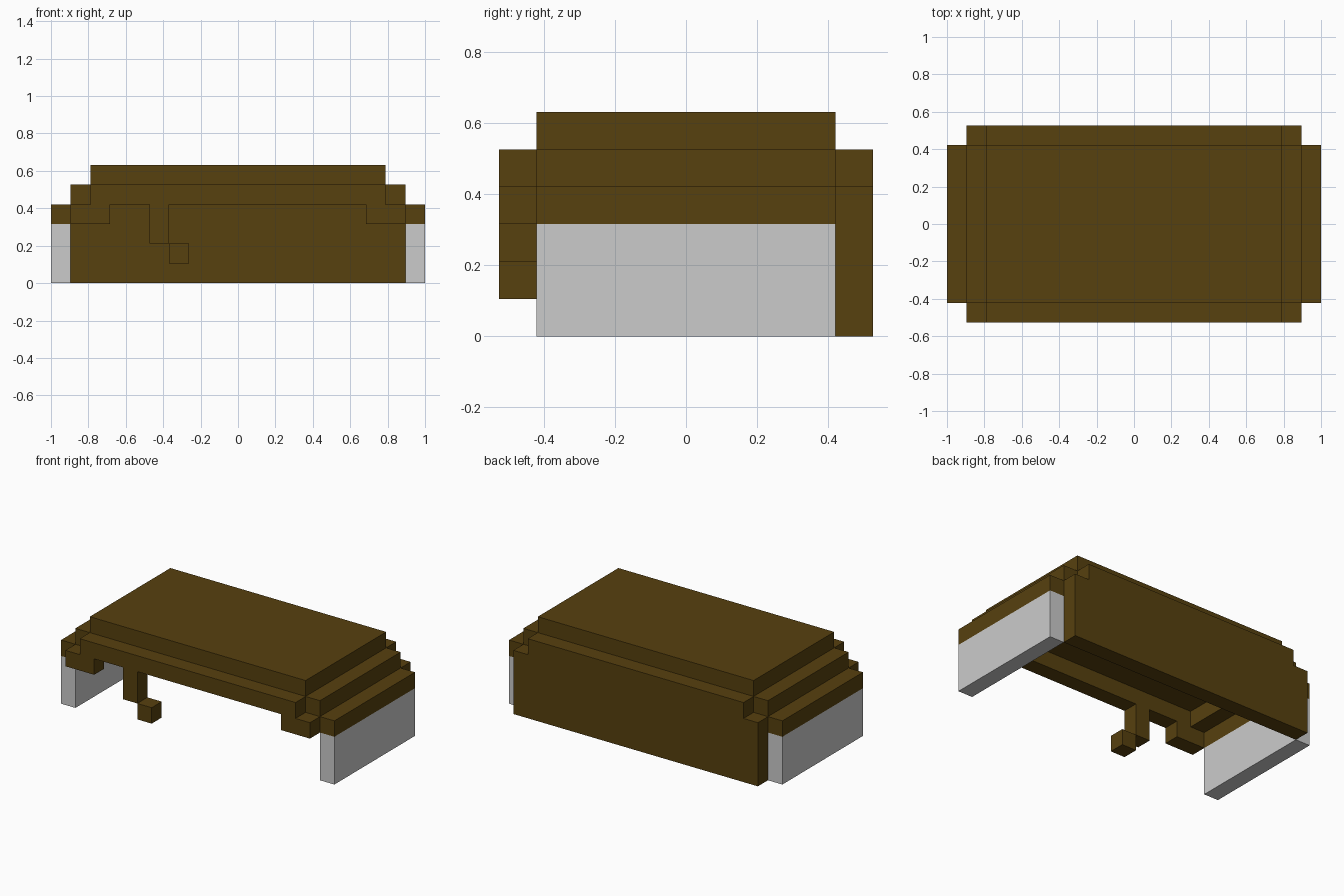
import bpy, bmesh

if "Cube" in bpy.data.objects:
    bpy.data.objects.remove(bpy.data.objects["Cube"])

U = 2 / 19  # one block of the model's grid

brown = bpy.data.materials.new("dark_brown")
brown.diffuse_color = (0.095, 0.052, 0.0045, 1)
brown.use_nodes = True
brown.node_tree.nodes["Principled BSDF"].inputs["Base Color"].default_value = brown.diffuse_color


def extrude_profile(name, points, y0, y1, mat=None):
    """Extrude an (x, z) outline, in grid blocks, from y0 to y1."""
    bm = bmesh.new()
    face = bm.faces.new([bm.verts.new((x * U, y0 * U, z * U)) for x, z in points])
    new = bmesh.ops.extrude_face_region(bm, geom=[face])["geom"]
    verts = [v for v in new if isinstance(v, bmesh.types.BMVert)]
    bmesh.ops.translate(bm, verts=verts, vec=(0, (y1 - y0) * U, 0))
    bmesh.ops.recalc_face_normals(bm, faces=bm.faces)
    mesh = bpy.data.meshes.new(name)
    bm.to_mesh(mesh)
    bm.free()
    if mat:
        mesh.materials.append(mat)
    obj = bpy.data.objects.new(name, mesh)
    bpy.context.collection.objects.link(obj)
    return obj


def box(name, x0, x1, y0, y1, z0, z1, mat=None):
    return extrude_profile(name, [(x0, z0), (x1, z0), (x1, z1), (x0, z1)], y0, y1, mat)


# Top slab
box("top_slab", -7.5, 7.5, -4, 4, 5, 6, brown)

# Stepped sides: upper step, lower step and grey side wall
for side, s in (("left", -1), ("right", 1)):
    def side_box(name, a, b, z0, z1, mat=None):
        x0, x1 = sorted((s * a, s * b))
        box(f"{side}_{name}", x0, x1, -4, 4, z0, z1, mat)

    side_box("upper_step", 7.5, 8.5, 4, 5, brown)
    side_box("lower_step", 8.5, 9.5, 3, 4, brown)
    side_box("side_wall", 8.5, 9.5, 0, 3)

# Back panel with notched upper corners
extrude_profile("back_panel", [
    (-8.5, 0), (8.5, 0), (8.5, 4), (7.5, 4),
    (7.5, 5), (-7.5, 5), (-7.5, 4), (-8.5, 4)], 4, 5, brown)

# Front fringe with corner pieces and one hanging strand
extrude_profile("front_fringe", [
    (-8.5, 3), (-6.5, 3), (-6.5, 4), (-4.5, 4), (-4.5, 2), (-3.5, 2),
    (-3.5, 4), (6.5, 4), (6.5, 3), (8.5, 3), (8.5, 4), (7.5, 4),
    (7.5, 5), (-7.5, 5), (-7.5, 4), (-8.5, 4)], -5, -4, brown)

# Tip of the strand, touching it along one edge
box("strand_tip", -3.5, -2.5, -5, -4, 1, 2, brown)
